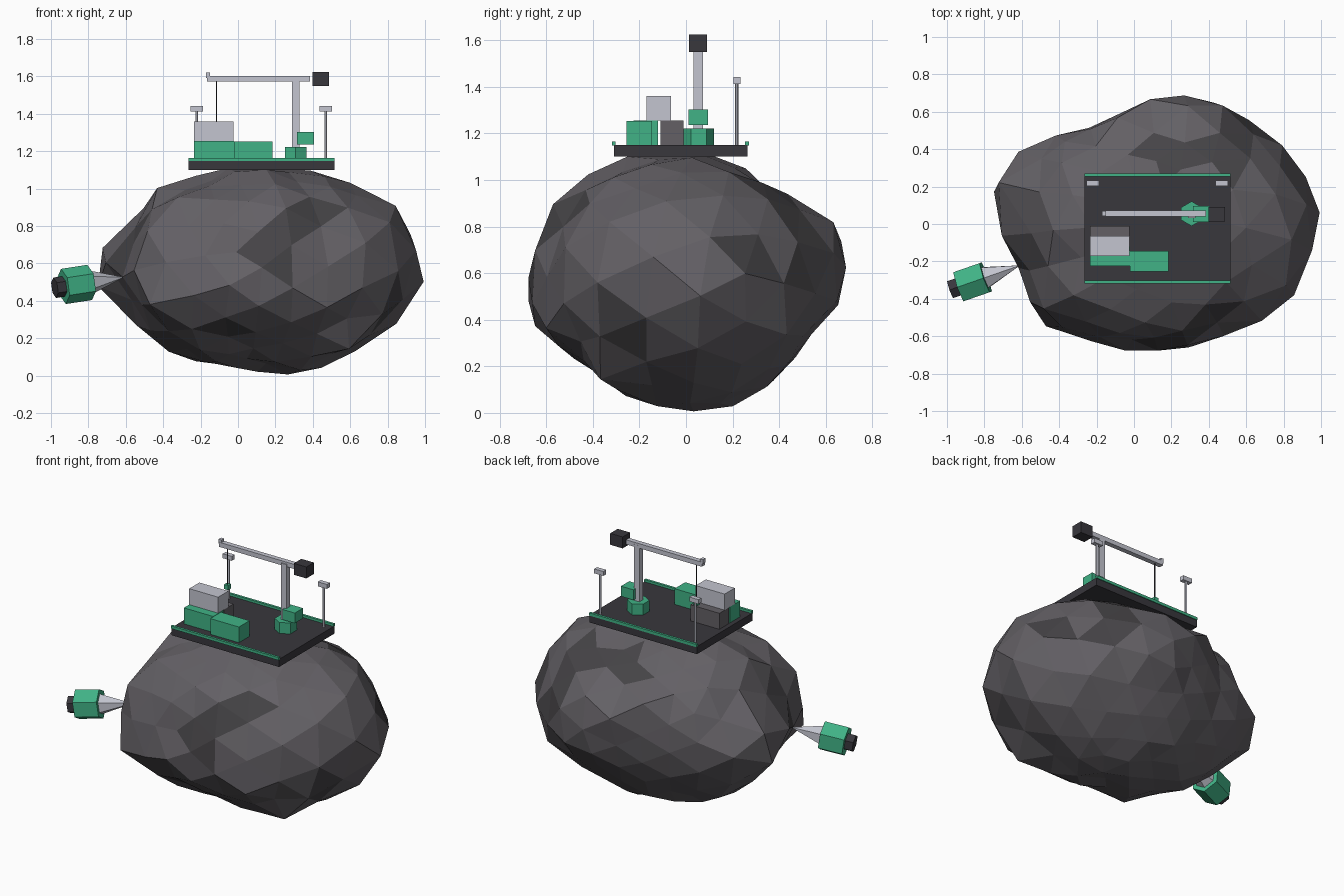
import bpy, bmesh, math, random
from mathutils import Vector

cube = bpy.data.objects.get("Cube")
if cube:
    bpy.data.objects.remove(cube, do_unlink=True)


def material(name, r, g, b):
    mat = bpy.data.materials.new(name)
    mat.use_nodes = True
    mat.diffuse_color = (r, g, b, 1)
    mat.node_tree.nodes["Principled BSDF"].inputs["Base Color"].default_value = (r, g, b, 1)
    return mat


ROCK = material("rock grey", 0.125, 0.117, 0.13)
ROCK_DARK = material("dark rock", 0.06, 0.057, 0.062)
GREEN = material("machine green", 0.052, 0.45, 0.24)
LIGHT = material("light metal", 0.55, 0.56, 0.63)
MID = material("grey crate", 0.125, 0.117, 0.13)
DARK = material("dark metal", 0.04, 0.038, 0.046)


def finish(name, bm, *mats):
    mesh = bpy.data.meshes.new(name)
    bm.to_mesh(mesh)
    bm.free()
    for mat in mats:
        mesh.materials.append(mat)
    obj = bpy.data.objects.new(name, mesh)
    bpy.context.collection.objects.link(obj)
    return obj


def box(name, mat, xs, ys, zs):
    """Box between pairs of limits on each axis."""
    bm = bmesh.new()
    bmesh.ops.create_cube(bm, size=1)
    for v in bm.verts:
        v.co = [lim[0] if c < 0 else lim[1] for c, lim in zip(v.co, (xs, ys, zs))]
    return finish(name, bm, mat)


def prism(name, mat, start, end, r_start, r_end, sides=6):
    """Faceted cylinder or cone running from start to end."""
    start, end = Vector(start), Vector(end)
    axis = end - start
    bm = bmesh.new()
    bmesh.ops.create_cone(bm, cap_ends=True, segments=sides, radius1=r_start,
                          radius2=r_end, depth=axis.length)
    obj = finish(name, bm, mat)
    obj.location = (start + end) / 2
    obj.rotation_euler = axis.to_track_quat("Z", "Y").to_euler()
    return obj


# Asteroid: outlines in three planes, blended into one radius per direction
CENTRE = Vector((0.1, 0, 0.56))
FRONT = [(-.76, .59), (-.47, .99), (-.25, 1.06), (0, 1.12), (.33, 1.11), (.8, .97),
         (.87, .87), (.97, .69), (1, .45), (.88, .3), (.55, .08), (.33, 0),
         (-.11, .04), (-.36, .12), (-.6, .32), (-.73, .5)]
SIDE = [(-.69, .58), (-.61, .86), (-.48, .99), (-.34, 1.07), (-.2, 1.12), (.15, 1.12),
        (.41, .95), (.59, .88), (.67, .75), (.68, .6), (.64, .43), (.5, .27),
        (.29, .05), (.08, 0), (-.13, .03), (-.31, .09), (-.43, .2), (-.65, .34),
        (-.69, .45)]
TOP = [(-.76, .2), (-.61, .4), (-.48, .46), (-.25, .51), (-.1, .58), (.13, .69),
       (.42, .69), (.77, .45), (.92, .25), (1, .1), (.95, -.15), (.84, -.42),
       (.63, -.55), (.25, -.67), (-.02, -.68), (-.28, -.61), (-.52, -.53),
       (-.6, -.3), (-.63, -.2), (-.75, 0)]
PLANES = [(FRONT, 0, 2, 1), (SIDE, 1, 2, 0), (TOP, 0, 1, 2)]


def outline_radius(points, a, b, d):
    """Distance from the centre to the outline along direction d."""
    ray = Vector((d[a], d[b])).normalized()
    centre = Vector((CENTRE[a], CENTRE[b]))
    best = 0
    for i, p in enumerate(points):
        p = Vector(p) - centre
        edge = Vector(points[i - 1]) - centre - p
        det = ray.x * edge.y - ray.y * edge.x
        if abs(det) > 1e-6:
            t = (p.x * edge.y - p.y * edge.x) / det
            s = (p.x * ray.y - p.y * ray.x) / det
            if t > 0 and -1e-4 <= s <= 1 + 1e-4:
                best = max(best, t)
    return best


random.seed(4)
bm = bmesh.new()
bmesh.ops.create_icosphere(bm, subdivisions=3, radius=1)
bmesh.ops.rotate(bm, verts=bm.verts, matrix=Vector((1, 2, 3)).to_track_quat("Z", "Y").to_matrix())
for v in bm.verts:
    d = v.co.normalized()
    total = weight = 0
    for points, a, b, n in PLANES:
        w = (1 - d[n] ** 2) / (d[n] ** 2 + 0.08)
        if w > 1e-4:
            total += w * outline_radius(points, a, b, d)
            weight += w
    v.co = d * (total / weight + random.uniform(-0.03, 0.03))
# Ease the rim seen along each axis onto its outline
for step in range(8):
    for points, a, b, n in PLANES:
        rim = []
        for v in bm.verts:
            flat = Vector((v.co[a], v.co[b]))
            if flat.length > 0.1:
                rim.append((v, flat.normalized(), flat.length / outline_radius(points, a, b, v.co)))
        for v, way, ratio in rim:
            reach = max(r for _, other, r in rim if other.dot(way) > 0.975)
            pull = (ratio / reach) ** 6 * (1 / reach - 1) * 0.7 + 1
            v.co[a] *= pull
            v.co[b] *= pull
# Rest it on the ground and flatten its top under the deck
for v in bm.verts:
    v.co += CENTRE
    v.co.z = min(max(v.co.z, 0), 1.11)
# Darker patches around a few spots
PATCHES = [(.35, .4, .95), (.15, .4, 1), (.55, .35, .9), (.42, -.5, .82),
           (.2, -.62, .68), (-.1, -.55, .2), (-.6, -.2, .7), (.85, -.3, .4),
           (.9, .25, .7), (.6, .5, .7)]
for f in bm.faces:
    middle = f.calc_center_median()
    if any((middle - Vector(p)).length < 0.13 for p in PATCHES):
        f.material_index = 1
finish("asteroid", bm, ROCK, ROCK_DARK)

# Deck with edge rails
DECK = 1.15
DECK_X = (-0.265, 0.515)
box("deck", DARK, DECK_X, (-0.31, 0.265), (1.1, DECK))
for name, y in (("front", -0.31), ("back", 0.262)):
    box(name + "_rail", GREEN, DECK_X, (y - 0.008, y + 0.008), (DECK - 0.003, 1.165))

# Cargo crates
box("left_crate", GREEN, (-0.235, -0.022), (-0.225, -0.12), (DECK, 1.255))
box("right_crate", GREEN, (-0.022, 0.185), (-0.255, -0.145), (DECK, 1.253))
box("back_crate", MID, (-0.235, -0.025), (-0.11, -0.01), (DECK, 1.255))
box("top_crate", LIGHT, (-0.235, -0.025), (-0.17, -0.065), (1.255, 1.36))

# Crane
prism("crane_base", GREEN, (0.308, 0.055, DECK), (0.308, 0.055, 1.222), 0.066, 0.066)
box("crane_cab", GREEN, (0.315, 0.405), (0.01, 0.095), (1.235, 1.302))
box("crane_mast", LIGHT, (0.288, 0.328), (0.033, 0.073), (1.2, 1.59))
box("crane_boom", LIGHT, (-0.165, 0.385), (0.04, 0.072), (1.573, 1.603))
box("boom_tip", LIGHT, (-0.172, -0.15), (0.043, 0.07), (1.592, 1.62))
box("counterweight", DARK, (0.397, 0.487), (0.013, 0.09), (1.55, 1.625))
prism("crane_cable", DARK, (-0.115, 0.056, 1.32), (-0.115, 0.056, 1.58), 0.004, 0.004)
box("crane_hook", GREEN, (-0.13, -0.1), (0.041, 0.071), (1.305, 1.335))

# Lamp posts
for side, x in (("right", -0.22), ("left", 0.47)):
    prism(side + "_lamp_post", LIGHT, (x, 0.218, DECK), (x, 0.218, 1.425), 0.008, 0.008)
    box(side + "_lamp_head", LIGHT, (x - 0.033, x + 0.033), (0.203, 0.233), (1.413, 1.442))

# Drill stuck in the side of the rock
tip = Vector((-0.62, -0.225, 0.525))
aim = Vector((-0.36, -0.125, -0.055)).normalized()
prism("drill_cone", LIGHT, tip, tip + aim * 0.2, 0.004, 0.07)
prism("drill_body", GREEN, tip + aim * 0.185, tip + aim * 0.335, 0.095, 0.095)
prism("drill_cap", DARK, tip + aim * 0.33, tip + aim * 0.385, 0.055, 0.055)
